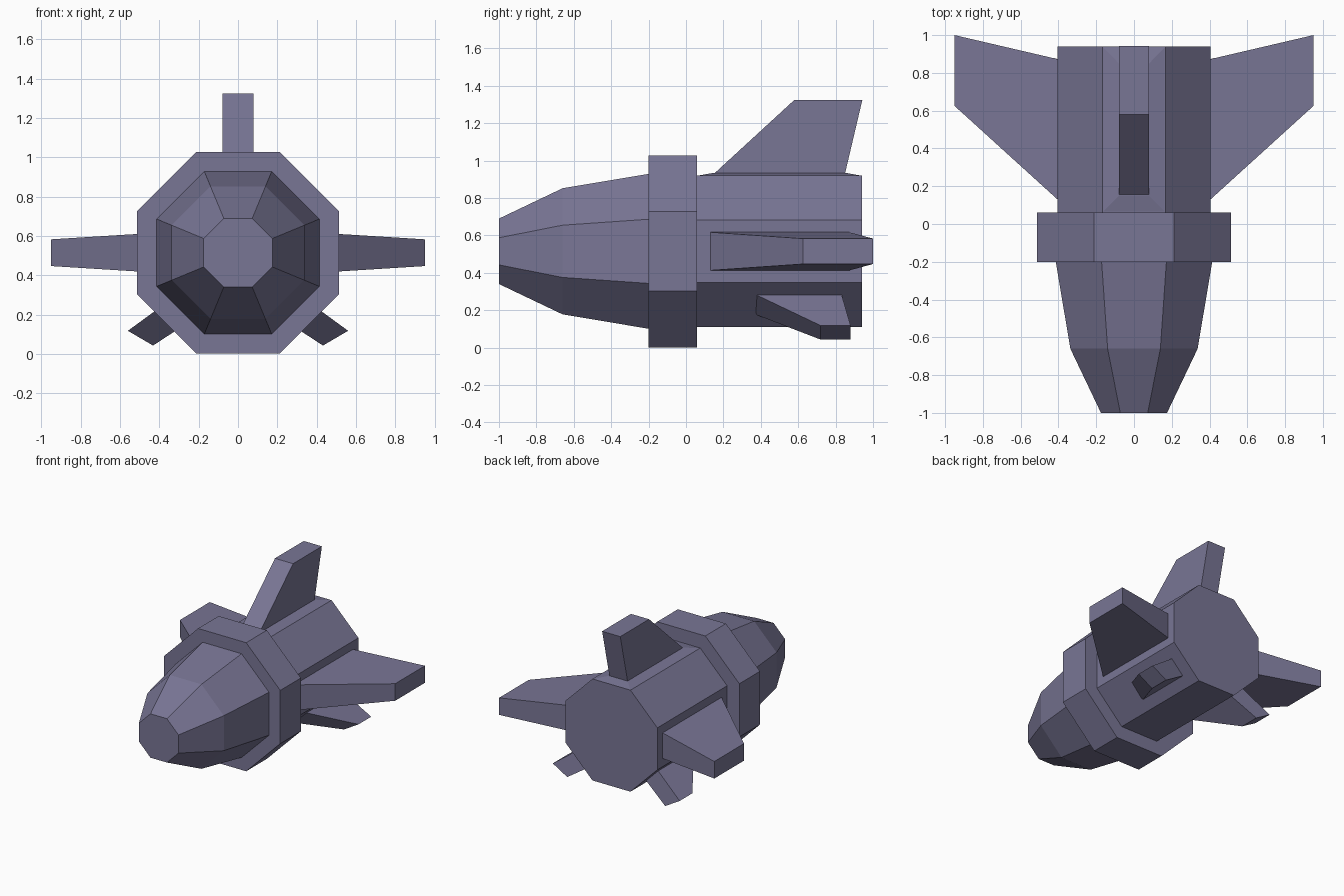
import bpy, bmesh, math

if "Cube" in bpy.data.objects:
    bpy.data.objects.remove(bpy.data.objects["Cube"])

CZ = 0.515  # height of the hull axis

paint = bpy.data.materials.new("hull_paint")
paint.diffuse_color = (0.19, 0.18, 0.30, 1)
paint.use_nodes = True
paint.node_tree.nodes["Principled BSDF"].inputs["Base Color"].default_value = paint.diffuse_color


def loft(name, rings, mirror=False):
    """Skin a series of equal-length point loops and cap both ends."""
    bm = bmesh.new()
    loops = [[bm.verts.new(p) for p in ring] for ring in rings]
    n = len(loops[0])
    for a, b in zip(loops, loops[1:]):
        for i in range(n):
            j = (i + 1) % n
            bm.faces.new((a[i], a[j], b[j], b[i]))
    bm.faces.new(loops[0])
    bm.faces.new(loops[-1])
    bmesh.ops.recalc_face_normals(bm, faces=bm.faces)
    mesh = bpy.data.meshes.new(name)
    bm.to_mesh(mesh)
    bm.free()
    mesh.materials.append(paint)
    obj = bpy.data.objects.new(name, mesh)
    bpy.context.collection.objects.link(obj)
    if mirror:
        obj.modifiers.new("mirror", 'MIRROR').use_mirror_merge = False
    return obj


def octagon(y, apothem):
    r = apothem / math.cos(math.pi / 8)
    angles = [math.pi / 8 + k * math.pi / 4 for k in range(8)]
    return [(r * math.cos(t), y, CZ + r * math.sin(t)) for t in angles]


def extend(root, tip, amount):
    """Continue the fin inward so its root is buried in the hull."""
    return [tuple(a - amount * (b - a) for a, b in zip(p, q))
            for p, q in zip(root, tip)]


# Hull: nose, collar and rear body in one octagonal skin
stations = [(-1.0, 0.175), (-0.66, 0.337), (-0.2, 0.414), (-0.2, 0.513),
            (0.06, 0.513), (0.06, 0.405), (0.94, 0.405)]
loft("hull", [octagon(y, a) for y, a in stations])


def flat_rect(x, y0, y1, z):
    return [(-x, y0, z), (x, y0, z), (x, y1, z), (-x, y1, z)]


# Tail fin with its shallow raised base
loft("tail_fin_base", [flat_rect(0.168, 0.06, 0.94, 0.919),
                       flat_rect(0.08, 0.15, 0.85, 0.935)])
loft("tail_fin", [flat_rect(0.08, 0.15, 0.85, 0.93),
                  flat_rect(0.08, 0.58, 0.943, 1.325)])


def side_rect(x, y0, y1, half):
    return [(x, y0, CZ - half), (x, y1, CZ - half),
            (x, y1, CZ + half), (x, y0, CZ + half)]


# Swept side wings
wing_root = side_rect(0.405, 0.13, 0.873, 0.102)
wing_tip = side_rect(0.95, 0.625, 1.0, 0.068)
loft("side_wings", [extend(wing_root, wing_tip, 0.08), wing_root, wing_tip], True)

# Small lower fins on the diagonal faces
fin_root = [(0.338, 0.38, 0.28), (0.338, 0.833, 0.28),
            (0.232, 0.833, 0.174), (0.232, 0.38, 0.174)]
fin_tip = [(0.56, 0.72, 0.118), (0.56, 0.88, 0.118),
           (0.432, 0.88, 0.043), (0.432, 0.72, 0.043)]
loft("lower_fins", [extend(fin_root, fin_tip, 0.15), fin_tip], True)
